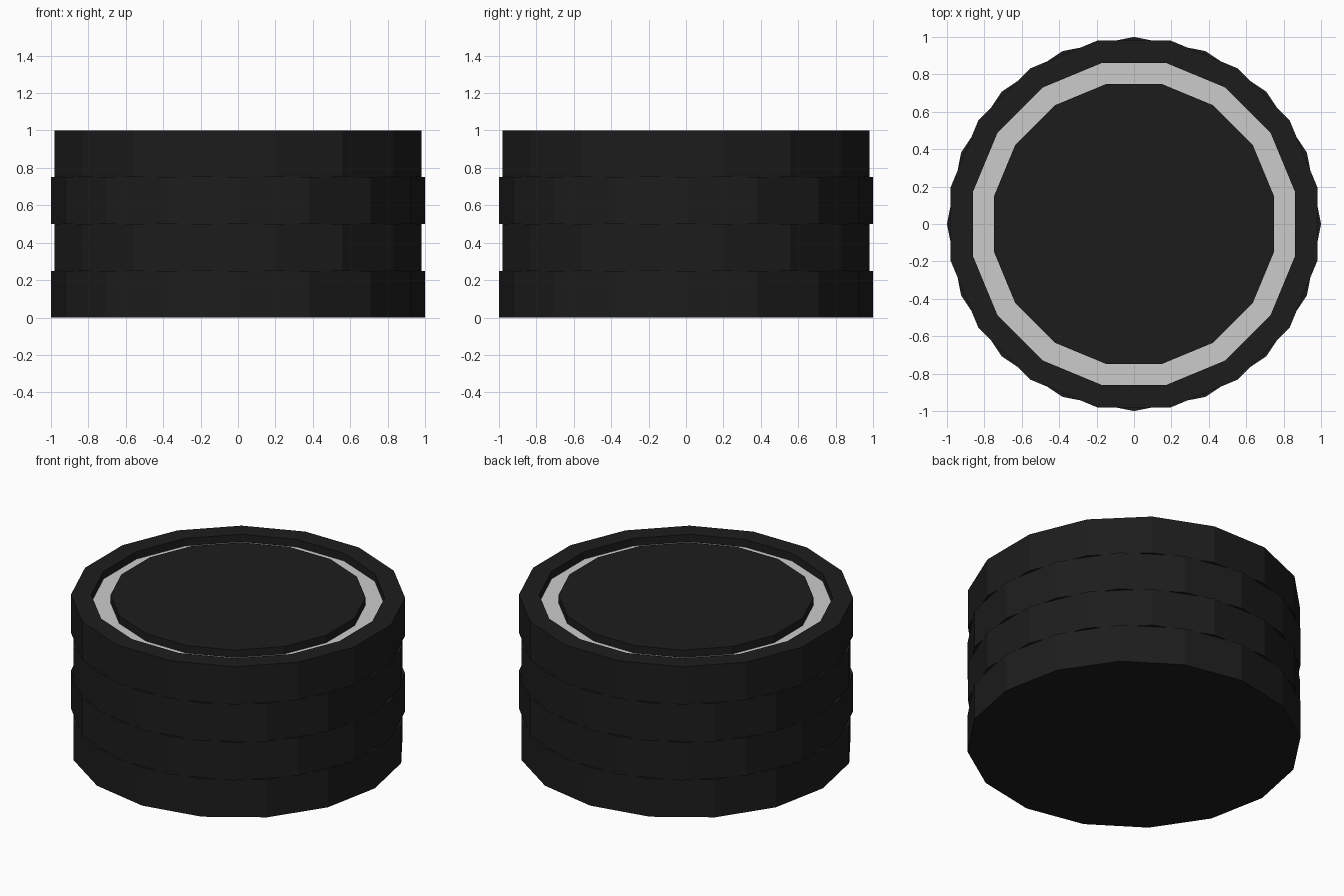
import bpy, math

if "Cube" in bpy.data.objects:
    bpy.data.objects.remove(bpy.data.objects["Cube"])

SIDES = 16
LAYER = 0.25

dark = bpy.data.materials.new("black")
dark.diffuse_color = (0.012, 0.012, 0.012, 1)
dark.use_nodes = True
dark.node_tree.nodes["Principled BSDF"].inputs["Base Color"].default_value = dark.diffuse_color


def lathe(name, profile, turn=0.0, closed=False, mat=None):
    """Spin a (radius, z) profile into a flat-faced 16-sided part."""
    n = len(profile)
    verts, faces = [], []
    for i in range(SIDES):
        a = 2 * math.pi * i / SIDES + turn
        verts += [(r * math.cos(a), r * math.sin(a), z) for r, z in profile]
    for i in range(SIDES):
        j = (i + 1) % SIDES
        for k in range(n if closed else n - 1):
            m = (k + 1) % n
            faces.append((i * n + k, j * n + k, j * n + m, i * n + m))
    if not closed:
        # cap both ends
        faces.append([i * n for i in reversed(range(SIDES))])
        faces.append([i * n + n - 1 for i in range(SIDES)])
    me = bpy.data.meshes.new(name)
    me.from_pydata(verts, [], faces)
    ob = bpy.data.objects.new(name, me)
    bpy.context.collection.objects.link(ob)
    if mat:
        me.materials.append(mat)
    return ob


half_turn = math.pi / SIDES
R_OUT, R_IN, FLOOR = 0.878, 0.763, 0.95

# three plain stacked discs, every other one turned by half a side
for i in range(3):
    z = i * LAYER
    lathe(f"stacked_disc_{i + 1}", [(1, z), (1, z + LAYER)],
          turn=half_turn * (i % 2), mat=dark)

# top disc with a ring groove; the groove floor is left grey
top = lathe("top_disc", [(1, 0.75), (1, 1), (R_OUT, 1), (R_OUT, FLOOR),
                         (R_IN, FLOOR), (R_IN, 1)], turn=half_turn, mat=dark)
grey = bpy.data.materials.new("grey")
grey.diffuse_color = (0.8, 0.8, 0.8, 1)
grey.use_nodes = True
grey.node_tree.nodes["Principled BSDF"].inputs["Base Color"].default_value = grey.diffuse_color
top.data.materials.append(grey)
for p in top.data.polygons:
    if len(p.vertices) == 4 and all(
            abs(top.data.vertices[v].co.z - FLOOR) < 1e-4 for v in p.vertices):
        p.material_index = 1
